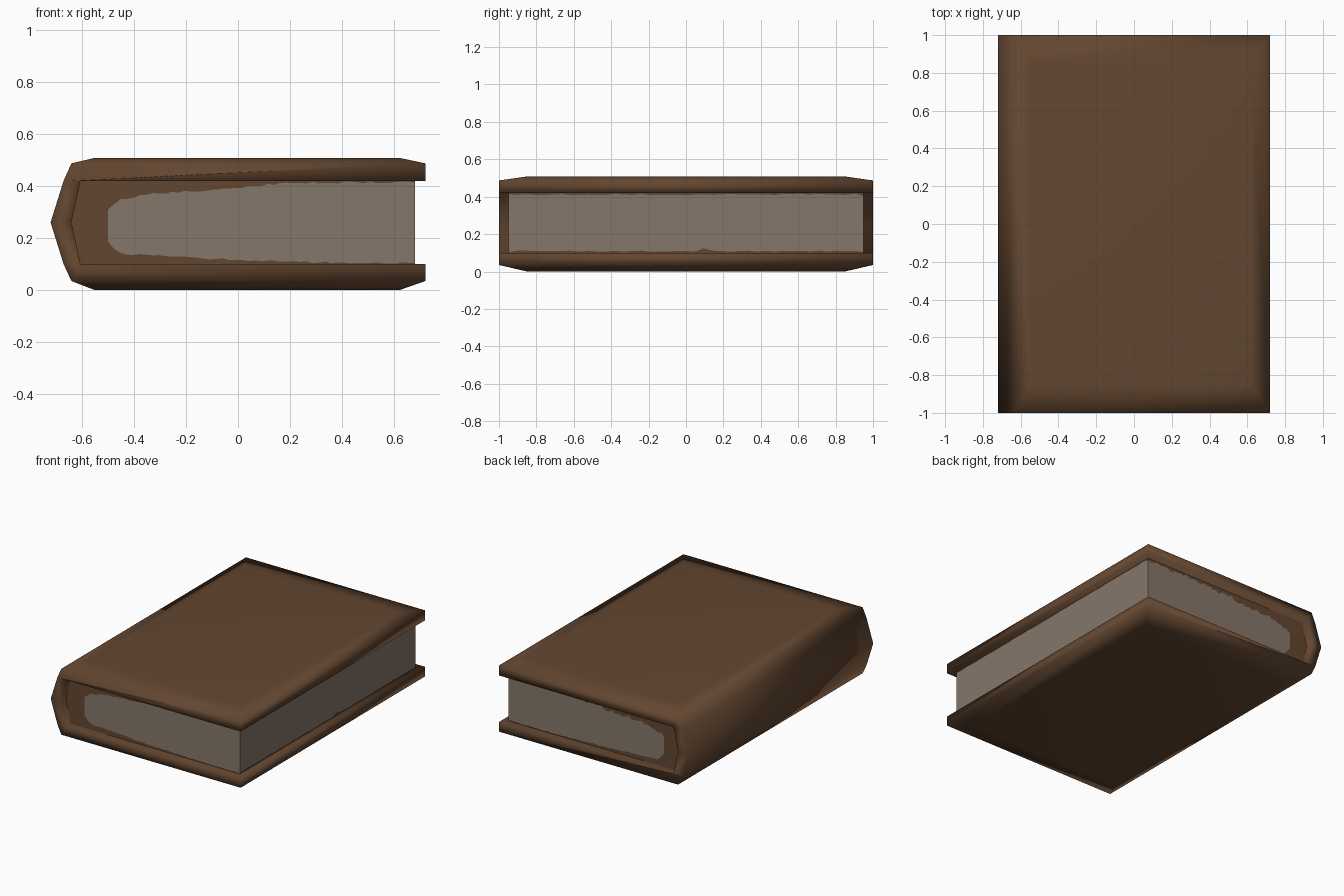
import bpy, bmesh, random

if "Cube" in bpy.data.objects:
    bpy.data.objects.remove(bpy.data.objects["Cube"])

random.seed(4)


def material(name, rgb):
    m = bpy.data.materials.new(name)
    m.diffuse_color = (*rgb, 1)
    m.use_nodes = True
    m.node_tree.nodes["Principled BSDF"].inputs["Base Color"].default_value = m.diffuse_color
    return m


LEATHER = material("brown_leather", (0.125, 0.062, 0.030))
PAPER = material("grey_paper", (0.235, 0.185, 0.142))


def make_object(name, bm, mats, smooth):
    me = bpy.data.meshes.new(name)
    for f in bm.faces:
        f.smooth = smooth
    bm.to_mesh(me)
    bm.free()
    for m in mats:
        me.materials.append(m)
    ob = bpy.data.objects.new(name, me)
    bpy.context.collection.objects.link(ob)
    return ob


# Cover: C-shaped section run along y, with raised panels on top and bottom
outer = [(0.72, 0.10), (0.72, 0.035), (-0.64, 0.035), (-0.67, 0.10), (-0.72, 0.26),
         (-0.67, 0.42), (-0.64, 0.487), (0.72, 0.487), (0.72, 0.42)]
inner = [(-0.605, 0.42), (-0.64, 0.26), (-0.605, 0.10)]
ring = outer + inner
n = len(ring)

bm = bmesh.new()
front = [bm.verts.new((x, -1, z)) for x, z in ring]
back = [bm.verts.new((x, 1, z)) for x, z in ring]
for i in range(n):
    if i in (1, 6):          # the two board faces get raised panels instead
        continue
    j = (i + 1) % n
    bm.faces.new((front[i], front[j], back[j], back[i]))
for i, z in ((1, 0.0), (6, 0.508)):
    rim = [front[i], front[i + 1], back[i + 1], back[i]]
    panel = [bm.verts.new((0.62 if v.co.x > 0 else -0.55, 0.85 * v.co.y, z)) for v in rim]
    for a in range(4):
        b = (a + 1) % 4
        bm.faces.new((rim[a], rim[b], panel[b], panel[a]))
    bm.faces.new(panel)
for end in (front, back):
    for ids in ((0, 1, 2, 3, 11), (11, 3, 4, 10), (10, 4, 5, 9), (9, 5, 6, 7, 8)):
        bm.faces.new([end[k] for k in ids])
bmesh.ops.recalc_face_normals(bm, faces=bm.faces)
make_object("cover", bm, [LEATHER], True)


# Pages: a wall round three sides; paper band with ragged leather-brown border
def lerp(table, x):
    for (x0, v0), (x1, v1) in zip(table, table[1:]):
        if x <= x1:
            return v0 + (v1 - v0) * max(0, (x - x0) / (x1 - x0))
    return table[-1][1]


LOW = [(-0.5, 0.19), (-0.46, 0.14), (-0.2, 0.125), (0, 0.115), (0.3, 0.106), (0.68, 0.103)]
HIGH = [(-0.5, 0.31), (-0.46, 0.345), (-0.35, 0.368), (-0.2, 0.378), (0, 0.395),
        (0.2, 0.413), (0.68, 0.415)]
STEPS = 48


def side(y, drop, rough):
    cols = [(-0.605, y, 0.19, 0.31)]
    for i in range(STEPS + 1):
        x = -0.5 + 1.18 * i / STEPS
        low = lerp(LOW, x) + random.uniform(-0.003, 0.004)
        high = lerp(HIGH, x) - drop * random.random() + random.uniform(-rough, rough)
        cols.append((x, y, max(low, 0.102), min(high, 0.418)))
    return cols


columns = side(-0.95, 0.0, 0.004)
for i in range(1, 40):
    y = -0.95 + 1.9 * i / 40
    bump = 0.018 if abs(y - 0.1) < 0.03 else random.uniform(0, 0.006)
    columns.append((0.68, y, 0.106 + bump, 0.416 - random.uniform(0, 0.008)))
columns += side(0.95, 0.02, 0.008)[::-1]

bm = bmesh.new()
grid = [[bm.verts.new((x, y, z)) for z in (0.10, low, high, 0.42)] for x, y, low, high in columns]
for a, b in zip(grid, grid[1:]):
    for k in range(3):
        f = bm.faces.new((a[k], b[k], b[k + 1], a[k + 1]))
        paper = k == 1 and min(a[1].co.x, b[1].co.x) > -0.55
        f.material_index = 1 if paper else 0
# brown tips where the pages meet the rounded spine
tip = bm.verts.new((-0.64, -0.95, 0.26))
bm.faces.new([tip] + grid[0])
tip = bm.verts.new((-0.64, 0.95, 0.26))
bm.faces.new([tip] + grid[-1][::-1])
make_object("pages", bm, [LEATHER, PAPER], False)
